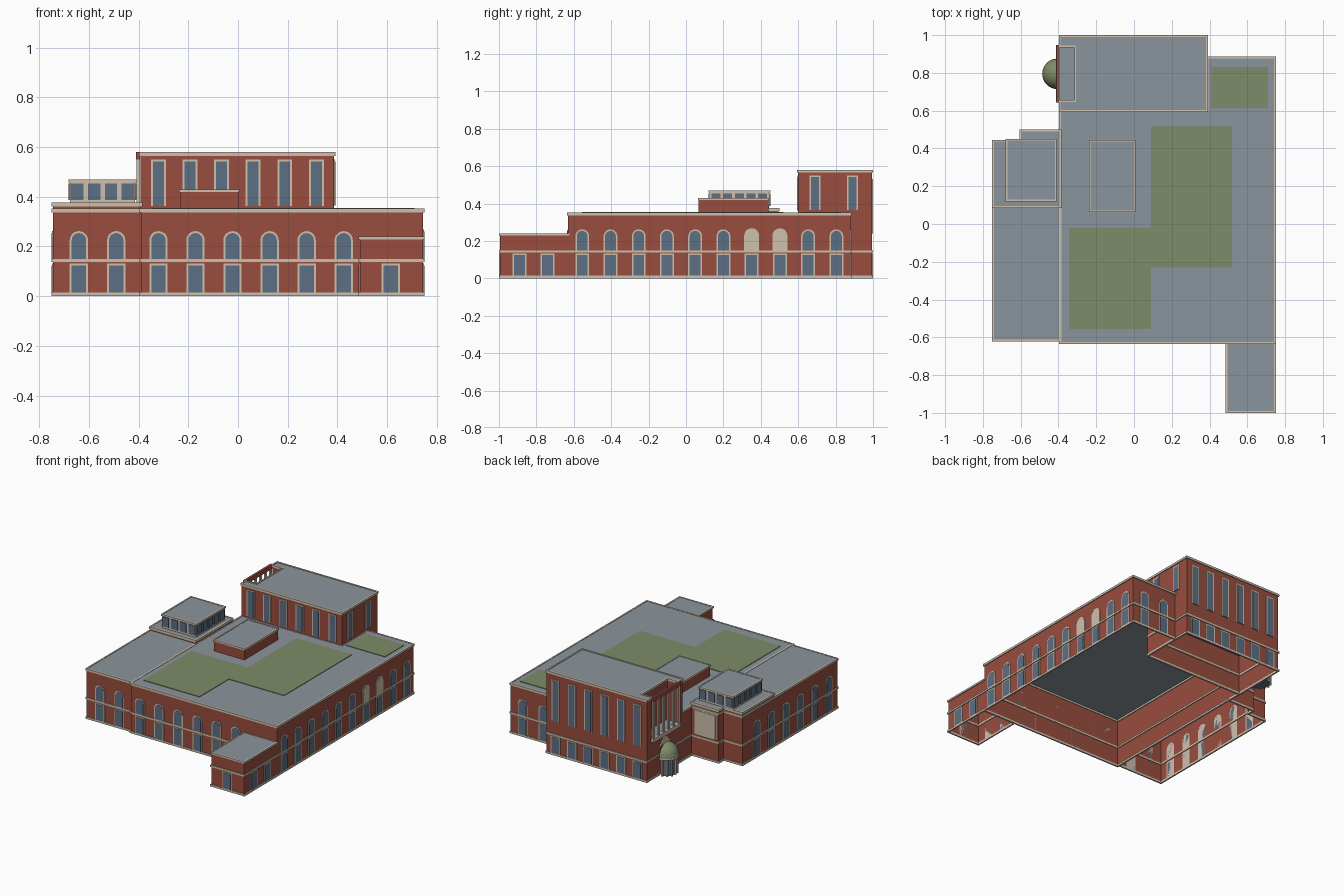
import bpy, bmesh, math
from mathutils import Vector

cube = bpy.data.objects.get("Cube")
if cube:
    bpy.data.objects.remove(cube, do_unlink=True)

COLOURS = {
    "brick_red": (0.32, 0.075, 0.05),
    "cream_stone": (0.62, 0.53, 0.42),
    "roof_grey": (0.26, 0.30, 0.34),
    "window_blue": (0.11, 0.16, 0.23),
    "garden_green": (0.21, 0.26, 0.14),
}
MATERIALS = []
for label, rgb in COLOURS.items():
    m = bpy.data.materials.new(label)
    m.use_nodes = True
    m.diffuse_color = (*rgb, 1)
    m.node_tree.nodes["Principled BSDF"].inputs["Base Color"].default_value = (*rgb, 1)
    MATERIALS.append(m)
RED, CREAM, GREY, GLASS, GREEN = range(5)


def finish(name, bm):
    bmesh.ops.recalc_face_normals(bm, faces=bm.faces)
    mesh = bpy.data.meshes.new(name)
    bm.to_mesh(mesh)
    bm.free()
    for m in MATERIALS:
        mesh.materials.append(m)
    ob = bpy.data.objects.new(name, mesh)
    bpy.context.collection.objects.link(ob)
    return ob


def prism(bm, points, shift, mat, cap=None, bottom=True):
    """Extrude a planar outline; cap is the colour of the far face."""
    a = [bm.verts.new(p) for p in points]
    b = [bm.verts.new(Vector(p) + Vector(shift)) for p in points]
    n = len(a)
    for i in range(n):
        j = (i + 1) % n
        bm.faces.new((a[i], a[j], b[j], b[i])).material_index = mat
    bm.faces.new(b).material_index = mat if cap is None else cap
    if bottom:
        bm.faces.new(a[::-1]).material_index = mat


def rect(x0, x1, y0, y1):
    return [(x0, y0), (x1, y0), (x1, y1), (x0, y1)]


def grow(plan, d):
    """Offset a counter-clockwise right-angled plan outwards."""
    out = []
    for i, p in enumerate(plan):
        p = Vector(p)
        e0 = (p - Vector(plan[i - 1])).normalized()
        e1 = (Vector(plan[(i + 1) % len(plan)]) - p).normalized()
        out.append((p.x + d * (e0.y + e1.y), p.y - d * (e0.x + e1.x)))
    return out


def block(name, plan, z0, z1, mat=RED, cap=GREY, bottom=False):
    bm = bmesh.new()
    prism(bm, [(x, y, z0) for x, y in plan], (0, 0, z1 - z0), mat, cap, bottom)
    return finish(name, bm)


def trim(name, plan, levels, out=0.006):
    """Stone courses running round a plan."""
    bm = bmesh.new()
    for z0, z1 in levels:
        loops = [[bm.verts.new((x, y, z)) for x, y in grow(plan, d)]
                 for d, z in ((out, z0), (out, z1), (-0.004, z1), (-0.004, z0))]
        n = len(plan)
        for k in range(4):
            p, q = loops[k], loops[(k + 1) % 4]
            for i in range(n):
                j = (i + 1) % n
                bm.faces.new((p[i], p[j], q[j], q[i])).material_index = CREAM
    return finish(name, bm)


# Each side: how a wall coordinate u, depth d and height z become a point
SIDES = {
    "front": (lambda w, u, z: (u, w, z), Vector((0, -1, 0))),
    "back": (lambda w, u, z: (u, w, z), Vector((0, 1, 0))),
    "left": (lambda w, u, z: (w, u, z), Vector((1, 0, 0))),
    "right": (lambda w, u, z: (w, u, z), Vector((-1, 0, 0))),
}


def outline(u, half, z0, z1, arch):
    pts = [(u - half, z0), (u + half, z0)]
    if not arch:
        return pts + [(u + half, z1), (u - half, z1)]
    spring = z1 - half
    return pts + [(u + half * math.cos(t), spring + half * math.sin(t))
                  for t in (math.pi * k / 10 for k in range(11))]


def windows(name, side, wall, centres, z0, z1, half=0.037, arch=False, fill=GLASS, frame=True):
    bm = bmesh.new()
    place, normal = SIDES[side]
    for u in centres:
        if frame:
            pts = [place(wall, a, z) for a, z in outline(u, half, z0, z1, arch)]
            prism(bm, pts, normal * 0.004, CREAM)
        pts = [place(wall, a, z) for a, z in outline(u, half - 0.008, z0, z1 - 0.008, arch)]
        prism(bm, pts, normal * 0.006, fill)
    return finish(name, bm)


def storeys(name, side, wall, centres):
    windows(name + "_lower_windows", side, wall, centres, 0.014, 0.132)
    windows(name + "_arched_windows", side, wall, centres, 0.15, 0.262, arch=True)


BASE, BELT, CORNICE = (0, 0.014), (0.137, 0.15), (0.337, 0.352)

# Main hall
main = [(-0.39, -0.63), (0.745, -0.63), (0.745, 0.88), (0.39, 0.88), (0.39, 0.6), (-0.39, 0.6)]
block("main_hall", main, 0, 0.35)
trim("main_hall_trim", main, [BASE, BELT, CORNICE])
storeys("main_front", "front", -0.63, [-0.32 + 0.149 * i for i in range(6)])
bays = [-0.555 + 0.151 * i for i in range(10)]
windows("main_left_lower_windows", "left", 0.745, bays, 0.014, 0.132)
windows("main_left_arched_windows", "left", 0.745, bays[:6] + bays[8:], 0.15, 0.262, arch=True)
windows("blind_arches", "left", 0.745, bays[6:8], 0.15, 0.268, 0.04, True, CREAM)
storeys("main_back", "back", 0.88, [0.49, 0.65])

# Right wing with its raised rear roof
wing = [(-0.745, -0.615), (-0.39, -0.615), (-0.39, 0.495), (-0.6, 0.495), (-0.6, 0.44), (-0.745, 0.44)]
block("right_wing", wing, 0, 0.35)
trim("right_wing_trim", wing, [BASE, BELT, CORNICE])
raised = [(x, max(y, 0.09)) for x, y in wing]
block("raised_roof", raised, 0.35, 0.374)
trim("raised_roof_trim", raised, [(0.36, 0.376)])
storeys("wing_front", "front", -0.615, [-0.64, -0.49])
storeys("wing_side", "right", -0.745, [0.28 - 0.16 * i for i in range(6)])
windows("rear_stone_panel", "back", 0.495, [-0.5], 0.16, 0.335, 0.085, fill=CREAM)

# Glazed penthouse
pent = rect(-0.675, -0.415, 0.125, 0.445)
block("penthouse", pent, 0.374, 0.468, CREAM)
trim("penthouse_cornice", pent, [(0.458, 0.47)])
for side, wall in (("front", 0.125), ("back", 0.445)):
    windows("penthouse_" + side + "_glass", side, wall,
            [-0.647 + 0.068 * i for i in range(4)], 0.388, 0.462, 0.033, frame=False)
for side, wall in (("left", -0.415), ("right", -0.675)):
    windows("penthouse_" + side + "_glass", side, wall,
            [0.161 + 0.062 * i for i in range(5)], 0.388, 0.462, 0.032, frame=False)

# Small roof house
hut = rect(-0.233, 0.003, 0.067, 0.44)
block("roof_house", hut, 0.35, 0.428)
trim("roof_house_cornice", hut, [(0.419, 0.43)], 0.004)

# Front annex
annex = rect(0.49, 0.745, -0.995, -0.63)
block("annex", annex, 0, 0.238)
trim("annex_trim", annex, [BASE, BELT, (0.228, 0.24)])
windows("annex_front_window", "front", -0.995, [0.615], 0.014, 0.132)
windows("annex_left_windows", "left", 0.745, [-0.89, -0.74], 0.014, 0.132)
windows("annex_right_windows", "right", 0.49, [-0.89, -0.74], 0.014, 0.132)

# Rear tower block with an open loggia cut into its right side
tower = rect(-0.392, 0.386, 0.6, 0.995)
upper = tower + [(-0.392, 0.94), (-0.31, 0.94), (-0.31, 0.65), (-0.392, 0.65)]
block("tower_base", tower, 0, 0.29)
block("tower_upper", upper, 0.29, 0.576)
trim("tower_trim", tower, [BASE, BELT])
trim("tower_cornice", upper, [(0.565, 0.58)])
cols = [-0.32 + 0.127 * i for i in range(6)]
windows("tower_front_windows", "front", 0.6, cols, 0.362, 0.55, 0.03)
windows("tower_left_windows", "left", 0.386, [0.69, 0.89], 0.365, 0.55, 0.03)
windows("tower_back_windows", "back", 0.995, cols, 0.24, 0.53, 0.03)
windows("tower_back_lower_windows", "back", 0.995, cols, 0.014, 0.132)

# Loggia sill, beam and posts
block("loggia_sill", rect(-0.412, -0.392, 0.642, 0.948), 0.265, 0.292, CREAM, CREAM, True)
block("loggia_beam", rect(-0.41, -0.394, 0.642, 0.948), 0.55, 0.58, RED, RED, True)
for i in range(6):
    y = 0.655 + 0.056 * i
    block("loggia_post", rect(-0.408, -0.396, y - 0.009, y + 0.009), 0.29, 0.552, CREAM, CREAM)

# Domed entrance porch
CX, CY = -0.405, 0.795


def half_disc(r):
    return [(CX - r * math.sin(math.pi * k / 16), CY + r * math.cos(math.pi * k / 16))
            for k in range(17)]


block("porch_glass", half_disc(0.062), 0, 0.125, GLASS, GLASS, True)
block("porch_entablature", half_disc(0.081), 0.118, 0.135, CREAM, CREAM, True)
for k in range(7):
    t = math.pi * (k + 0.5) / 7
    x, y = CX - 0.071 * math.sin(t), CY + 0.071 * math.cos(t)
    block("porch_column", rect(x - 0.005, x + 0.005, y - 0.005, y + 0.005), 0, 0.12, CREAM, CREAM)
bm = bmesh.new()
bmesh.ops.create_uvsphere(bm, u_segments=32, v_segments=16, radius=0.08)
for normal in ((0, 0, -1), (1, 0, 0)):
    bmesh.ops.bisect_plane(bm, geom=bm.verts[:] + bm.edges[:] + bm.faces[:],
                           plane_co=(0, 0, 0), plane_no=normal, clear_outer=True)
bmesh.ops.translate(bm, verts=bm.verts, vec=(CX, CY, 0.134))
for f in bm.faces:
    f.material_index = GREEN
    f.smooth = True
finish("porch_dome", bm)
bm = bmesh.new()
prism(bm, [(-0.392, CY - 0.06, 0.2), (-0.392, CY + 0.06, 0.2), (-0.392, CY, 0.262)],
      (-0.008, 0, 0), CREAM)
finish("porch_gable", bm)

# Roof gardens
for name, area in (("garden_centre", rect(0.09, 0.52, -0.23, 0.52)),
                   ("garden_front", rect(-0.345, 0.09, -0.555, -0.02)),
                   ("garden_rear", rect(0.41, 0.71, 0.615, 0.83))):
    block(name, area, 0.35, 0.354, GREEN, GREEN)
